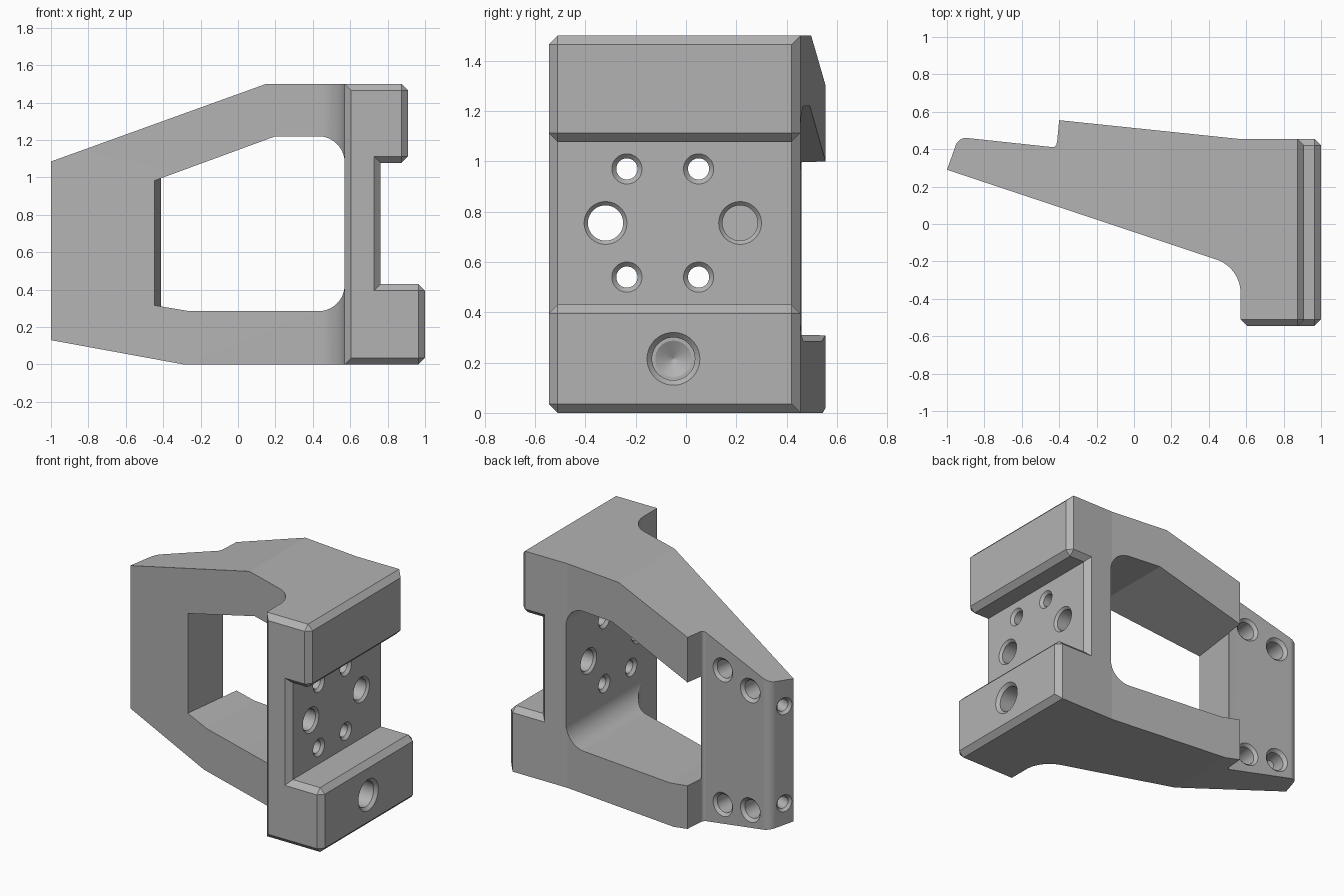
import bpy, bmesh
from math import sin, cos, radians, tau
from mathutils import Vector

cube = bpy.data.objects.get("Cube")
if cube:
    bpy.data.objects.remove(cube)

grey = bpy.data.materials.new("matte_grey")
grey.use_nodes = True
grey.diffuse_color = (0.45, 0.45, 0.45, 1)
grey.node_tree.nodes["Principled BSDF"].inputs["Base Color"].default_value = (0.45, 0.45, 0.45, 1)


def finish(name, bm):
    bmesh.ops.recalc_face_normals(bm, faces=bm.faces)
    mesh = bpy.data.meshes.new(name)
    bm.to_mesh(mesh)
    bm.free()
    mesh.materials.append(grey)
    obj = bpy.data.objects.new(name, mesh)
    bpy.context.collection.objects.link(obj)
    return obj


def prism(points, axis, low, high):
    """Extrude an outline along y (points are x, z) or z (points are x, y)."""
    bm = bmesh.new()
    place = (lambda a, b, c: (a, c, b)) if axis == "y" else (lambda a, b, c: (a, b, c))
    face = bm.faces.new([bm.verts.new(place(a, b, low)) for a, b in points])
    new = bmesh.ops.extrude_face_region(bm, geom=[face])["geom"]
    move = Vector(place(0, 0, high - low))
    bmesh.ops.translate(bm, vec=move, verts=[v for v in new if isinstance(v, bmesh.types.BMVert)])
    return bm


def arc(cx, cy, r, start, end):
    n = max(2, round(abs(end - start) / 5))
    angles = [radians(start + (end - start) * i / n) for i in range(n + 1)]
    return [(cx + r * cos(a), cy + r * sin(a)) for a in angles]


def combine(target, tool, operation):
    mod = target.modifiers.new("combine", "BOOLEAN")
    mod.object, mod.operation, mod.solver = tool, operation, "EXACT"
    bpy.context.view_layer.objects.active = target
    bpy.ops.object.modifier_apply(modifier=mod.name)
    bpy.data.objects.remove(tool)


def drill(target, point, direction, profile):
    """Cut a turned hole; profile lists (depth, radius)."""
    bm = bmesh.new()
    turn = Vector(direction).to_track_quat("Z", "Y")
    n = 64
    rings = [[bm.verts.new(Vector(point) + turn @ Vector((r * cos(tau * i / n), r * sin(tau * i / n), d)))
              for i in range(n)] for d, r in profile]
    for a, b in zip(rings, rings[1:]):
        for i in range(n):
            j = (i + 1) % n
            bm.faces.new((a[i], a[j], b[j], b[i]))
    bm.faces.new(rings[0])
    bm.faces.new(rings[-1])
    combine(target, finish("drill", bm), "DIFFERENCE")


def mouth(outer, inner):
    c = outer - inner
    return [(-0.02, outer + 0.02), (c, inner)]


# Arm: plan outline intersected with the front outline
plan = [(-1, 0.29)] + arc(0.38, -0.37, 0.19, 72, 0) + [
    (0.65, -0.37), (0.65, 0.455), (0.56, 0.455), (-0.4, 0.555), (-0.412, 0.43)]
plan += arc(-0.435, 0.433, 0.022, 0, -96) + arc(-0.897, 0.4, 0.06, 84, 160)
side = [(-1, 0.13), (-0.29, 0), (0.65, 0), (0.65, 1.5), (0.15, 1.5), (-1, 1.085)]
bracket = finish("bracket", prism(plan, "z", -0.1, 1.6))
combine(bracket, finish("outline", prism(side, "y", -1, 1)), "INTERSECT")

# Clamp block: channel outline with chamfered edges
front, back = -0.545, 0.455
bm = prism([(0.57, 0), (1, 0), (1, 0.43), (0.763, 0.43), (0.763, 1.078),
            (0.91, 1.078), (0.91, 1.5), (0.57, 1.5)], "y", front, back)
chamfered = []
for e in bm.edges:
    a, b = e.verts
    mid = (a.co + b.co) / 2
    lengthwise = abs(a.co.y - b.co.y) > 0.1
    at_front = not lengthwise and mid.y < 0
    at_back = not lengthwise and mid.y > 0 and mid.x > 0.7 and 0.01 < mid.z < 1.49
    if at_front or at_back or (lengthwise and mid.x > 0.8):
        chamfered.append(e)
bmesh.ops.bevel(bm, geom=chamfered, offset=0.035, segments=1, affect="EDGES", clamp_overlap=False)
combine(bracket, finish("clamp_block", bm), "UNION")

# Window through the arm, with a slanted left wall
window = [(-0.8, 0.375), (-0.26, 0.285)] + arc(0.43, 0.425, 0.14, -90, 0) \
    + arc(0.43, 1.08, 0.14, 0, 90) + [(0.2, 1.22), (-0.8, 0.853)]
cutter = finish("window", prism(window, "y", -1, 1))
limit = [(-0.555, -0.99), (0.9, -0.99), (0.9, 0.99), (-0.357, 0.99)]
combine(cutter, finish("window_limit", prism(limit, "z", -1, 2)), "INTERSECT")
combine(bracket, cutter, "DIFFERENCE")

# Through holes in the clamp plate, countersunk on both sides
small = [(y, z, 0.06, 0.042) for y in (-0.235, 0.05) for z in (0.54, 0.97)]
large = [(y, 0.755, 0.085, 0.07) for y in (-0.32, 0.215)]
for y, z, outer, inner in small + large:
    thick = 0.193
    entry = mouth(outer, inner)
    drill(bracket, (0.57, y, z), (1, 0, 0), entry + [(thick - d, r) for d, r in reversed(entry)])

# Blind hole in the foot
drill(bracket, (1, -0.05, 0.215), (-1, 0, 0),
      mouth(0.105, 0.085) + [(0.25, 0.085), (0.25, 0.072), (0.29, 0.001)])

# Blind holes in the mounting pad and its end face
for x, y, z in ((-0.57, 0.427, 1.08), (-0.57, 0.427, 0.18), (-0.79, 0.449, 1.01), (-0.79, 0.449, 0.21)):
    drill(bracket, (x, y, z), (-0.1, -1, 0), mouth(0.08, 0.06) + [(0.15, 0.06), (0.17, 0.001)])
for z in (0.27, 0.92):
    drill(bracket, (-0.975, 0.355, z), (0.94, -0.34, 0), mouth(0.055, 0.04) + [(0.15, 0.04), (0.17, 0.001)])

# Smooth the curves only
bpy.ops.object.select_all(action="DESELECT")
bracket.select_set(True)
bpy.context.view_layer.objects.active = bracket
bpy.ops.object.shade_smooth_by_angle(angle=radians(5.85))
